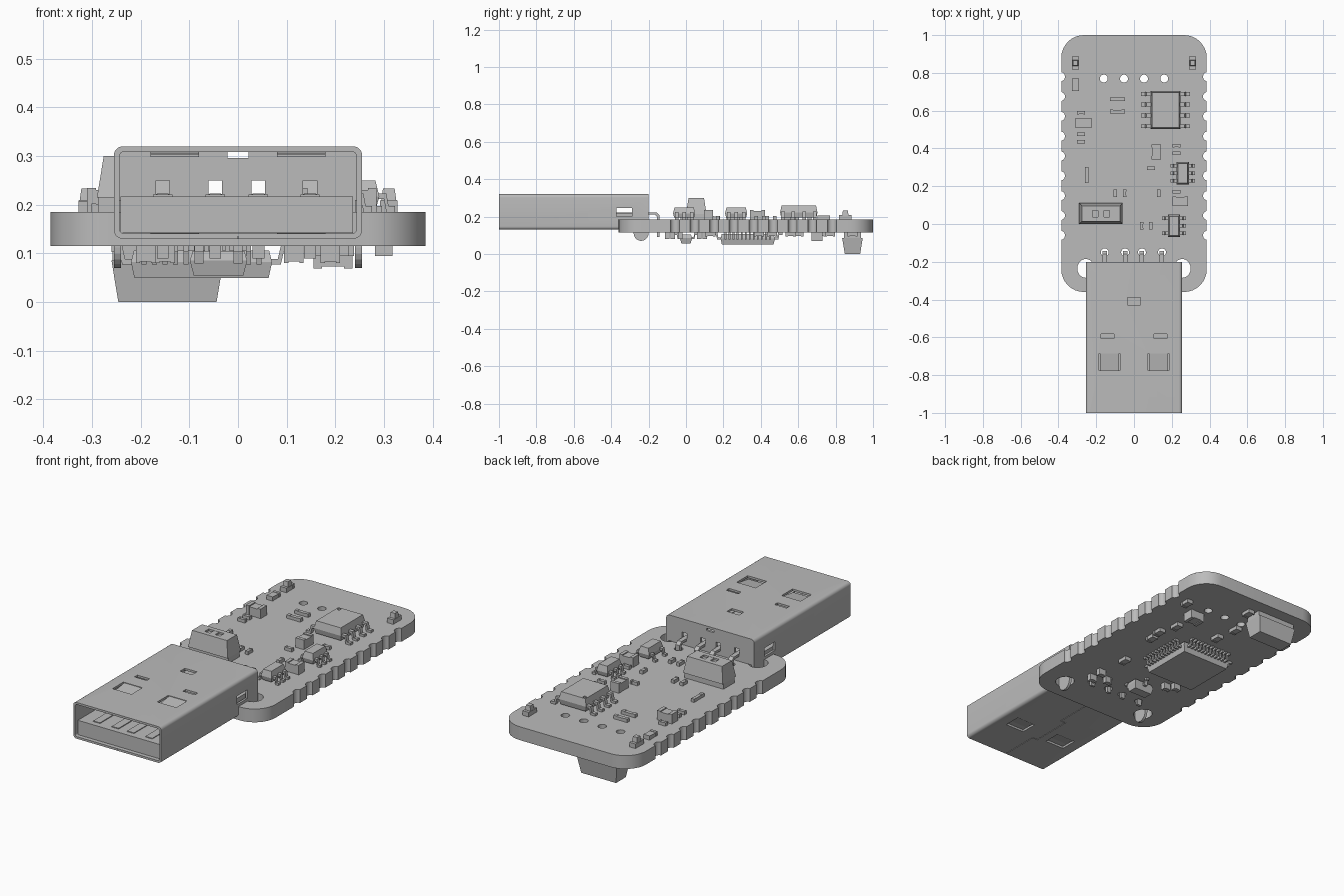
import bpy, bmesh
from math import pi, cos, sin, radians
from mathutils import Matrix, Vector

old = bpy.data.objects.get("Cube")
if old:
    bpy.data.objects.remove(old, do_unlink=True)

grey = bpy.data.materials.new("plain_grey")
grey.use_nodes = True
grey.diffuse_color = (0.5, 0.5, 0.5, 1)
grey.node_tree.nodes["Principled BSDF"].inputs["Base Color"].default_value = (0.5, 0.5, 0.5, 1)

TOP, BOT = 0.185, 0.115   # faces of the circuit board


def box(bm, x, y, z, sx, sy, sz, taper=0.0, flip=False):
    """Box centred on x, y that grows from height z; taper shrinks its far face."""
    for v in bmesh.ops.create_cube(bm, size=1)["verts"]:
        far = v.co.z > 0
        k = taper if far else 0
        height = sz if far else 0
        v.co = (x + v.co.x * (sx - 2 * k), y + v.co.y * (sy - 2 * k),
                z - height if flip else z + height)
    if flip:
        bmesh.ops.recalc_face_normals(bm, faces=bm.faces[:])


def prism(bm, pts, axis, lo, hi, matrix=None):
    """Extrude a 2D outline along an axis (the outline uses the other two)."""
    def place(p, d):
        c = list(p)
        c.insert("xyz".index(axis), d)
        return matrix @ Vector(c) if matrix else Vector(c)
    a = [bm.verts.new(place(p, lo)) for p in pts]
    b = [bm.verts.new(place(p, hi)) for p in pts]
    n = len(pts)
    faces = [bm.faces.new(a), bm.faces.new(b)]
    faces += [bm.faces.new((a[i], a[(i + 1) % n], b[(i + 1) % n], b[i])) for i in range(n)]
    bmesh.ops.recalc_face_normals(bm, faces=faces)


def arc(cx, cy, rx, ry, start, end, steps):
    angles = [radians(start + (end - start) * i / steps) for i in range(steps + 1)]
    return [(cx + rx * cos(t), cy + ry * sin(t)) for t in angles]


def round_rect(x0, x1, y0, y1, r, steps=6):
    return (arc(x1 - r, y1 - r, r, r, 0, 90, steps) + arc(x0 + r, y1 - r, r, r, 90, 180, steps)
            + arc(x0 + r, y0 + r, r, r, 180, 270, steps) + arc(x1 - r, y0 + r, r, r, 270, 360, steps))


def ellipse(cx, cy, rx, ry, n=20):
    return arc(cx, cy, rx, ry, 0, 360, n)[:-1]


def finish(name, bm, smooth=False):
    mesh = bpy.data.meshes.new(name)
    bm.to_mesh(mesh)
    bm.free()
    mesh.materials.append(grey)
    obj = bpy.data.objects.new(name, mesh)
    bpy.context.scene.collection.objects.link(obj)
    if smooth:
        mesh.polygons.foreach_set("use_smooth", [True] * len(mesh.polygons))
        mesh.set_sharp_from_angle(angle=radians(35))
    return obj


def cut(obj, build, *args):
    """Subtract a temporary shape made by build(bm, *args) and bake the result."""
    bm = bmesh.new()
    build(bm, *args)
    cutter = finish("cutter", bm)
    cutter.hide_render = True
    mod = obj.modifiers.new("cut", "BOOLEAN")
    mod.operation, mod.solver, mod.object = "DIFFERENCE", "EXACT", cutter
    deps = bpy.context.evaluated_depsgraph_get()
    mesh = bpy.data.meshes.new_from_object(obj.evaluated_get(deps))
    obj.modifiers.clear()
    if mesh.polygons:
        obj.data = mesh
    bpy.data.objects.remove(cutter, do_unlink=True)


def lead(bm, x, y, angle, reach, rise, width, flip=False):
    """Gull-wing lead from a package side at x, y, pointing along angle."""
    t = 0.012
    pts = [(-0.01, rise), (reach * 0.45, rise), (reach * 0.6, t), (reach, t), (reach, 0),
           (reach * 0.45, 0), (reach * 0.3, rise - t), (-0.01, rise - t)]
    m = Matrix.Translation((x, y, BOT if flip else TOP)) @ Matrix.Rotation(angle, 4, "Z")
    if flip:
        m = m @ Matrix.Scale(-1, 4, (0, 0, 1))
    prism(bm, pts, "y", -width / 2, width / 2, m)


def package(name, x, y, sx, sy, height, right, left, reach, width, flip=False, turn=0):
    """Moulded chip with a bevelled waist and leads at the given y offsets."""
    bm = bmesh.new()
    s, base = (-1, BOT) if flip else (1, TOP)
    mid = height * 0.5
    box(bm, 0, 0, base + s * mid, sx, sy, mid, 0.008, flip)
    box(bm, 0, 0, base + s * mid, sx, sy, mid - 0.01, 0.006, not flip)
    for off in right:
        lead(bm, sx / 2, off, 0, reach, mid + 0.006, width, flip)
    for off in left:
        lead(bm, -sx / 2, off, pi, reach, mid + 0.006, width, flip)
    obj = finish(name, bm)
    obj.location = (x, y, 0)
    obj.rotation_euler.z = turn
    return obj


def chip(bm, x, y, sx, sy, h, flip=False):
    """Small two-terminal part with slightly taller end caps."""
    z = BOT if flip else TOP
    box(bm, x, y, z, sx * 0.96, sy * 0.96, h * 0.9, 0, flip)
    for s in (-1, 1):
        if sx > sy:
            box(bm, x + s * sx * 0.39, y, z, sx * 0.22, sy, h, 0, flip)
        else:
            box(bm, x, y + s * sy * 0.39, z, sx, sy * 0.22, h, 0, flip)


# Circuit board: rounded outline with half-round notches down both sides
W, FRONT, BACK, R = 0.385, -0.36, 1.0, 0.12
outline = arc(W - R, FRONT + R, R, R, -90, 0, 8)
for i in range(9):
    outline += arc(W, -0.06 + 0.105 * i, 0.02, 0.024, 270, 90, 6)
outline += arc(W - R, BACK - R, R, R, 0, 90, 8)
outline += [(-px, py) for px, py in reversed(outline)]
bm = bmesh.new()
prism(bm, outline, "z", BOT, TOP)
board = finish("circuit_board", bm, True)
pin_x = (-0.155, -0.047, 0.042, 0.148)
holes = [(hx, 0.77, 0.021, 0.021) for hx in (-0.16, -0.053, 0.053, 0.16)]
holes += [(hx, -0.15, 0.021, 0.021) for hx in pin_x]
holes += [(s * 0.255, -0.235, 0.045, 0.05) for s in (-1, 1)]
for hole in holes:
    cut(board, prism, ellipse(*hole), "z", 0, 0.3)

# Plug shell: rounded tube, open in front, closed behind, notched over the board
bm = bmesh.new()
prism(bm, round_rect(-0.255, 0.255, 0.13, 0.32, 0.018), "y", -1.0, -0.2)
shell = finish("plug_shell", bm, True)
cut(shell, prism, round_rect(-0.244, 0.244, 0.141, 0.309, 0.01), "y", -1.1, -0.212)
cut(shell, box, 0, -0.16, 0.05, 0.7, 0.4, 0.135)
for s in (-1, 1):
    cut(shell, box, s * 0.25, -0.33, 0.2, 0.08, 0.085, 0.045)       # side openings
    cut(shell, box, s * 0.13, -0.73, 0.3, 0.11, 0.09, 0.1)          # upper spring windows
    cut(shell, box, s * 0.13, -0.73, 0.1, 0.11, 0.09, 0.06)         # lower spring windows
    cut(shell, box, s * 0.14, -0.595, 0.29, 0.07, 0.024, 0.1)
cut(shell, box, 0, -0.41, 0.29, 0.07, 0.04, 0.1)
for px in pin_x:
    cut(shell, box, px, -0.2, 0.222, 0.028, 0.06, 0.028)            # rear pin windows
cut(shell, box, 0, -0.2, 0.296, 0.044, 0.06, 0.012)

# Folded seam under the shell, cut as one narrow stepped groove
g, step, near, far = 0.0015, -0.03, -0.79, -0.57
seam = [(g, -1.1), (g, near + g), (step + g, near + g), (step + g, far - g), (g, far - g), (g, -0.3),
        (-g, -0.3), (-g, far + g), (step - g, far + g), (step - g, near - g), (-g, near - g), (-g, -1.1)]
cut(shell, prism, seam, "z", 0.1, 0.135)

# Spring flaps pressed in behind the windows
bm = bmesh.new()
for s in (-1, 1):
    for z, dip in ((0.312, -0.014), (0.132, 0.014)):
        flap = [(-0.775, z + dip), (-0.68, z), (-0.68, z + 0.006), (-0.775, z + dip + 0.006)]
        prism(bm, flap, "x", s * 0.13 - 0.05, s * 0.13 + 0.05)
finish("spring_flaps", bm)

# Plug tongue with four contact strips
bm = bmesh.new()
box(bm, -0.003, -0.675, 0.142, 0.478, 0.61, 0.075)
box(bm, -0.003, -0.291, TOP, 0.478, 0.16, 0.032)
finish("plug_tongue", bm)
bm = bmesh.new()
for px in pin_x:
    box(bm, px, -0.6, 0.215, 0.04, 0.7, 0.006)
finish("plug_contacts", bm)

# Bent pins from the plug into the board
bm = bmesh.new()
for px in pin_x:
    prism(bm, [(-0.25, 0.223), (-0.158, 0.223), (-0.142, 0.208), (-0.142, 0.09), (-0.156, 0.09),
               (-0.156, 0.2), (-0.165, 0.21), (-0.25, 0.21)], "x", px - 0.012, px + 0.012)
finish("plug_pins", bm)

# Rounded mounting tabs through the board
bm = bmesh.new()
for s in (-1, 1):
    tab = [(-0.2, 0.21), (-0.28, 0.21)] + arc(-0.24, 0.112, 0.04, 0.042, 180, 360, 10)
    prism(bm, tab, "x", s * 0.248 - 0.007, s * 0.248 + 0.007)
finish("mounting_tabs", bm)

# Leaded chips
four = (-0.085, -0.029, 0.029, 0.085)
three = (-0.04, 0, 0.04)
memory = package("memory_chip", 0.167, 0.603, 0.158, 0.2, 0.075, four, four, 0.05, 0.02)
cut(memory, prism, ellipse(0.11, 0.68, 0.009, 0.009, 12), "z", 0.255, 0.3)
package("regulator_chip", 0.258, 0.268, 0.065, 0.118, 0.065, three, three, 0.032, 0.018)
package("driver_chip", 0.212, -0.01, 0.063, 0.118, 0.065, three, three[::2], 0.032, 0.018)
package("lower_driver_chip", -0.04, 0.0, 0.065, 0.118, 0.06, three[1:2], three[::2], 0.028, 0.018,
        True, pi / 2)

# Main processor underneath, with leads on four sides
bm = bmesh.new()
cx, cy, half = -0.075, 0.33, 0.145
box(bm, cx, cy, 0.082, 2 * half, 2 * half, 0.032, 0.007, True)
box(bm, cx, cy, 0.082, 2 * half, 2 * half, 0.024, 0.006)
for side in range(4):
    turn = side * pi / 2
    for i in range(12):
        off = (i - 5.5) * 0.0215
        lead(bm, cx + half * cos(turn) - off * sin(turn), cy + half * sin(turn) + off * cos(turn),
             turn, 0.04, 0.038, 0.01, True)
finish("main_processor", bm)

# Push buttons: foot, tapered body, and a small slider in the upper cap
for name, x, y, z, flip in (("upper_button", -0.175, 0.055, TOP, False),
                            ("lower_button", -0.145, 0.89, BOT, True)):
    s = -1 if flip else 1
    bm = bmesh.new()
    box(bm, x, y, z, 0.225, 0.09, 0.03, 0, flip)
    box(bm, x, y, z + s * 0.03, 0.23, 0.11, 0.085, 0.014, flip)
    button = finish(name, bm)
    if not flip:
        cut(button, box, x, y, 0.29, 0.09, 0.034, 0.05)
        bm = bmesh.new()
        box(bm, x, y, 0.285, 0.03, 0.034, 0.014)
        finish("button_slider", bm)

# Indicator lamps: base with a narrower raised lens
bm = bmesh.new()
for s in (-1, 1):
    chip(bm, s * 0.31, 0.852, 0.036, 0.068, 0.024)
    box(bm, s * 0.31, 0.852, TOP + 0.02, 0.032, 0.034, 0.028, 0.004)
finish("indicator_lamps", bm)

# Small parts: wide ones, then tiny ones lying along x or along y
bm = bmesh.new()
for x, y, sx, sy in ((-0.31, 0.737, 0.036, 0.066), (-0.268, 0.535, 0.085, 0.052),
                     (0.118, 0.382, 0.05, 0.08), (0.245, 0.12, 0.08, 0.05)):
    chip(bm, x, y, sx, sy, 0.05 if sx > 0.04 else 0.022)
for y in (0.595, 0.66):
    chip(bm, -0.088, y, 0.08, 0.02, 0.018)
chip(bm, -0.25, 0.26, 0.018, 0.085, 0.018)
for x, y in ((-0.28, 0.59), (-0.28, 0.475), (-0.28, 0.435), (0.225, 0.415),
             (0.225, 0.375), (0.09, 0.295), (0.225, 0.17)):
    chip(bm, x, y, 0.042, 0.018, 0.018)
for x, y in ((-0.1, 0.162), (-0.05, 0.162), (0.132, 0.162), (0.04, -0.01), (0.088, -0.01)):
    chip(bm, x, y, 0.018, 0.04, 0.018)
finish("upper_small_parts", bm)

bm = bmesh.new()
chip(bm, 0.195, 0.7, 0.08, 0.06, 0.046, True)
for x, y in ((0.3, 0.77), (0.0, 0.89), (0.19, 0.56), (0.22, 0.46), (0.21, 0.39),
             (-0.04, 0.6), (-0.06, 0.72), (0.17, 0.13)):
    chip(bm, x, y, 0.036, 0.055, 0.02, True)
for x, y in ((0.19, -0.03), (0.19, -0.1), (0.115, -0.07), (-0.15, 0.07), (-0.19, 0.1)):
    chip(bm, x, y, 0.04, 0.025, 0.035, True)
finish("lower_small_parts", bm)
